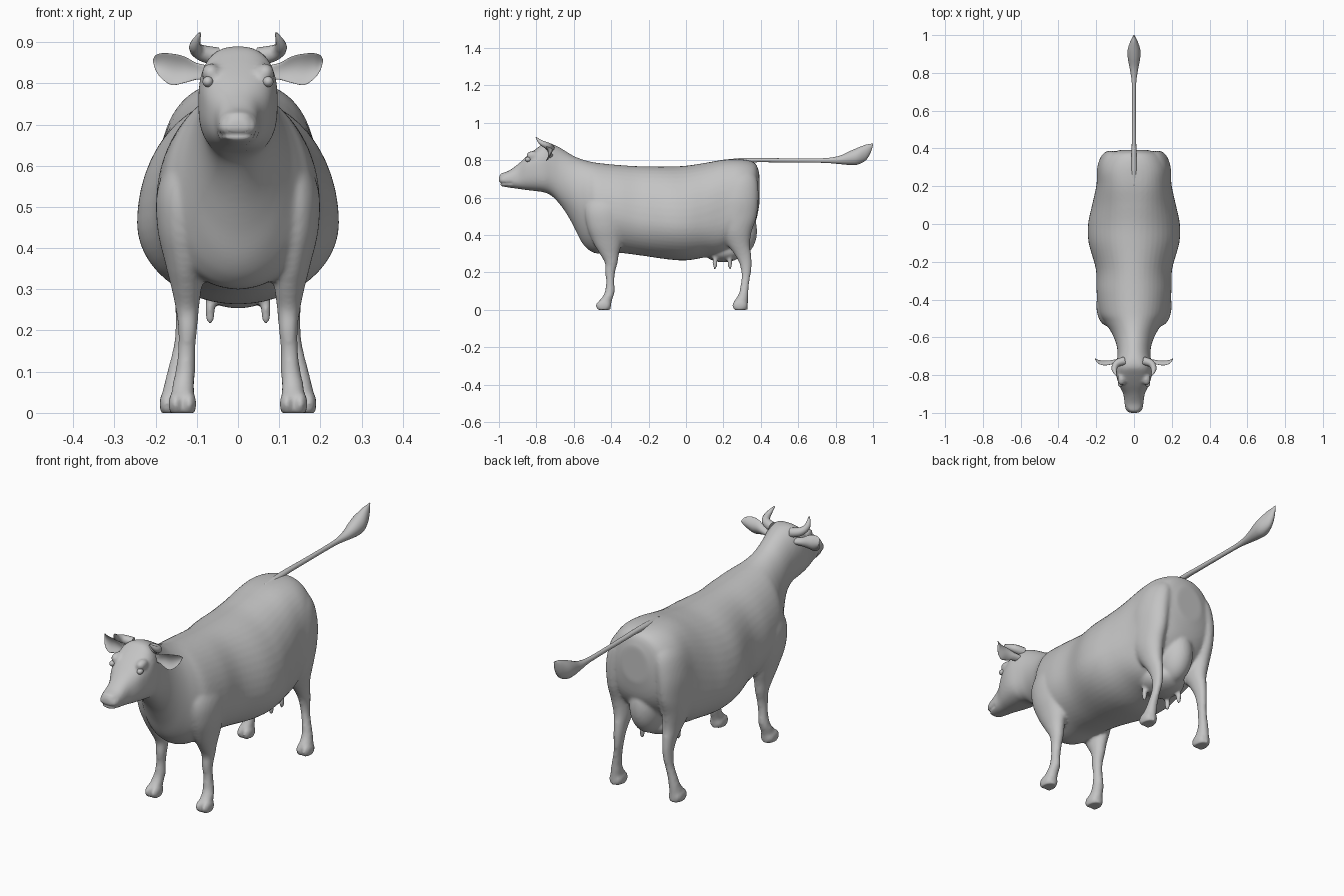
import bpy, bmesh
from math import sin, cos, pi, exp, copysign
from mathutils import Matrix, Vector

cube = bpy.data.objects.get("Cube")
if cube:
    bpy.data.objects.remove(cube, do_unlink=True)

SIDES = {"left": 1, "right": -1}

hide = bpy.data.materials.new("plain grey")
hide.use_nodes = True
GREY = (0.55, 0.55, 0.55, 1)
hide.diffuse_color = GREY
hide.node_tree.nodes["Principled BSDF"].inputs["Base Color"].default_value = GREY


def finish(name, bm):
    """Turn a bmesh into a smooth grey object."""
    bmesh.ops.recalc_face_normals(bm, faces=bm.faces[:])
    mesh = bpy.data.meshes.new(name)
    bm.to_mesh(mesh)
    bm.free()
    mesh.materials.append(hide)
    mesh.shade_smooth()
    obj = bpy.data.objects.new(name, mesh)
    bpy.context.collection.objects.link(obj)
    return obj


def spread(rows, steps=5):
    """Fill in smooth in-between rows with a spline."""
    out = []
    last = len(rows) - 1
    for i in range(last):
        a, b, c, d = rows[max(i - 1, 0)], rows[i], rows[i + 1], rows[min(i + 2, last)]
        for k in range(steps):
            t = k / steps
            out.append([q + t * (r - p + t * (2 * p - 5 * q + 4 * r - s
                        + t * (3 * (q - r) + s - p))) / 2
                        if i else q + (r - q) * t
                        for p, q, r, s in zip(a, b, c, d)])
    out.append(list(rows[-1]))
    return out


def loft(name, rows, point, count=32):
    """Skin a closed tube through rows; point(row, angle) gives each vertex."""
    bm = bmesh.new()
    rings = [[bm.verts.new(point(row, 2 * pi * j / count)) for j in range(count)]
             for row in spread(rows)]
    for r, s in zip(rings, rings[1:]):
        for j in range(count):
            k = (j + 1) % count
            bm.faces.new((r[j], r[k], s[k], s[j]))
    bm.faces.new(rings[0])
    bm.faces.new(rings[-1])
    return finish(name, bm)


def ball(name, centre, radii):
    bm = bmesh.new()
    bmesh.ops.create_icosphere(bm, subdivisions=4, radius=1,
                               matrix=Matrix.Translation(centre) @ Matrix.Diagonal((*radii, 1)))
    return finish(name, bm)


def power(value, p):
    return copysign(abs(value) ** p, value)


# Nose-to-rump trunk: y, top, bottom, half width, widest height, squareness
trunk_rows = [
    (-1.0, .71, .68, .022, .695, .9), (-.99, .728, .662, .041, .695, .85),
    (-.95, .742, .654, .05, .695, .85), (-.9, .777, .647, .057, .705, .8),
    (-.85, .822, .64, .08, .745, .75), (-.8, .862, .634, .094, .755, .75),
    (-.76, .888, .628, .096, .75, .75), (-.72, .887, .61, .09, .745, .85),
    (-.68, .87, .57, .087, .72, .95), (-.64, .846, .515, .093, .68, 1),
    (-.6, .822, .445, .107, .63, 1), (-.56, .806, .365, .128, .58, 1),
    (-.52, .794, .32, .156, .54, 1), (-.47, .785, .3, .185, .52, 1),
    (-.36, .774, .304, .198, .51, 1), (-.24, .767, .29, .202, .48, 1),
    (-.1, .766, .27, .24, .465, 1), (0, .77, .264, .243, .46, 1),
    (.1, .785, .28, .222, .47, .92), (.2, .802, .3, .2, .5, .8),
    (.28, .805, .36, .192, .55, .8), (.34, .797, .42, .17, .58, .85),
    (.375, .777, .48, .13, .62, .9), (.392, .73, .56, .07, .64, 1)]


def trunk_point(row, a):
    y, top, bottom, w, mid, p = row
    reach = top - mid if sin(a) > 0 else mid - bottom
    return Vector((w * power(cos(a), p), y, mid + reach * power(sin(a), p)))


parts = [loft("body", trunk_rows, trunk_point, 48)]

# Legs: height, centre x, centre y, half width, half depth
front_rows = [
    (0, .135, -.437, .028, .034), (.04, .134, -.433, .028, .035),
    (.075, .132, -.415, .026, .028), (.1, .128, -.407, .024, .026),
    (.15, .125, -.405, .021, .022), (.2, .122, -.406, .023, .027),
    (.25, .123, -.4, .028, .034), (.3, .125, -.41, .036, .052),
    (.36, .13, -.42, .046, .077), (.45, .14, -.43, .056, .1),
    (.55, .134, -.43, .06, .11), (.67, .1, -.42, .045, .08)]
hind_rows = [
    (0, .157, .293, .028, .038), (.04, .157, .293, .028, .038),
    (.075, .153, .305, .025, .028), (.1, .15, .31, .022, .024),
    (.16, .138, .318, .019, .022), (.2, .132, .322, .02, .026),
    (.25, .129, .318, .023, .034), (.3, .129, .302, .029, .046),
    (.35, .13, .28, .04, .062), (.42, .135, .26, .053, .092),
    (.5, .135, .258, .06, .12), (.6, .13, .268, .065, .12),
    (.7, .11, .28, .06, .1), (.77, .085, .28, .03, .06)]

for side, s in SIDES.items():
    for kind, rows in (("front", front_rows), ("hind", hind_rows)):
        parts.append(loft(side + "_" + kind + "_leg", rows, lambda r, a: Vector(
            (s * (r[1] + r[3] * cos(a)), r[2] + r[4] * sin(a), r[0]))))
        # Two claws make a cloven hoof
        x, y = rows[0][1:3]
        for claw in (-1, 1):
            parts.append(ball("claw", (s * (x + claw * .016), y - .006, .022),
                              (.018, .04, .032)))
    # Brow ridge over the eye
    parts.append(ball("brow", (s * .066, -.82, .825), (.022, .035, .024)))
    # Teats
    for y in (.155, .235):
        parts.append(ball("teat", (s * .068, y, .252), (.013, .013, .04)))

# Udder, hanging below and showing between the thighs
parts.append(ball("udder", (0, .2, .312), (.1, .105, .058)))
parts.append(ball("rear_udder", (0, .275, .42), (.08, .105, .14)))

# Merge the parts into one continuous skin
bpy.ops.object.select_all(action="DESELECT")
for part in parts:
    part.select_set(True)
body = parts[0]
bpy.context.view_layer.objects.active = body
bpy.ops.object.join()
remesh = body.modifiers.new("merge", "REMESH")
remesh.mode = "VOXEL"
remesh.voxel_size = .0075
remesh.use_smooth_shade = True
relax = body.modifiers.new("relax", "SMOOTH")
relax.factor = .5
relax.iterations = 7
bpy.ops.object.convert(target="MESH")

# Press in nostrils and mouth, and flatten the soles
for v in body.data.vertices:
    co = v.co
    if co.y < -.93:
        for s in SIDES.values():
            gap = (co - Vector((s * .03, -.98, .71))).length
            co.y += .014 * exp(-(gap / .011) ** 2)
        groove = exp(-((co.z - .676) / .006) ** 2)
        co.x *= 1 - .1 * groove
        if co.y < -.97:
            co.y += .007 * groove
    co.z = max(co.z, 0)
body.data.shade_smooth()
if not body.data.materials:
    body.data.materials.append(hide)

# Tail with tuft: y, height, half width, half height
tail_rows = [
    (.2, .782, .016, .02), (.28, .793, .016, .017), (.36, .8, .013, .012),
    (.5, .799, .011, .011), (.65, .798, .01, .011), (.75, .798, .012, .013),
    (.82, .801, .022, .022), (.88, .812, .033, .038), (.92, .822, .034, .045),
    (.96, .84, .022, .042), (.985, .861, .011, .026), (1.0, .885, .002, .005)]
loft("tail", tail_rows, lambda r, a: Vector(
    (r[2] * cos(a), r[0], r[1] + r[3] * sin(a))), 24)

# Cupped ears: x, y, height, half height, half thickness
ear_rows = [
    (.07, -.725, .826, .016, .014), (.1, -.727, .829, .02, .01),
    (.13, -.729, .833, .032, .007), (.16, -.729, .834, .038, .006),
    (.185, -.725, .842, .031, .005), (.2, -.718, .85, .018, .004),
    (.206, -.715, .855, .003, .002)]
# Horns: x, y, height, radius
horn_rows = [
    (.05, -.725, .865, .022), (.08, -.73, .87, .021), (.102, -.748, .88, .017),
    (.106, -.78, .895, .013), (.092, -.802, .922, .003)]

for side, s in SIDES.items():
    loft(side + "_ear", ear_rows, lambda r, a: Vector(
        (s * r[0], r[1] + r[4] * cos(a) - r[3] * sin(a) ** 2 / 2, r[2] + r[3] * sin(a))))

    curve = bpy.data.curves.new(side + "_horn", "CURVE")
    curve.dimensions = "3D"
    curve.bevel_depth = 1
    curve.bevel_resolution = 4
    curve.use_fill_caps = True
    spline = curve.splines.new("NURBS")
    spline.points.add(len(horn_rows) - 1)
    for p, (x, y, z, radius) in zip(spline.points, horn_rows):
        p.co = (s * x, y, z, 1)
        p.radius = radius
    spline.order_u = 3
    spline.use_endpoint_u = True
    curve.materials.append(hide)
    horn = bpy.data.objects.new(side + "_horn", curve)
    bpy.context.collection.objects.link(horn)
    bpy.ops.object.select_all(action="DESELECT")
    horn.select_set(True)
    bpy.context.view_layer.objects.active = horn
    bpy.ops.object.convert(target="MESH")
    bpy.context.object.data.shade_smooth()

    ball(side + "_eye", (s * .073, -.846, .804), (.013, .016, .013))
